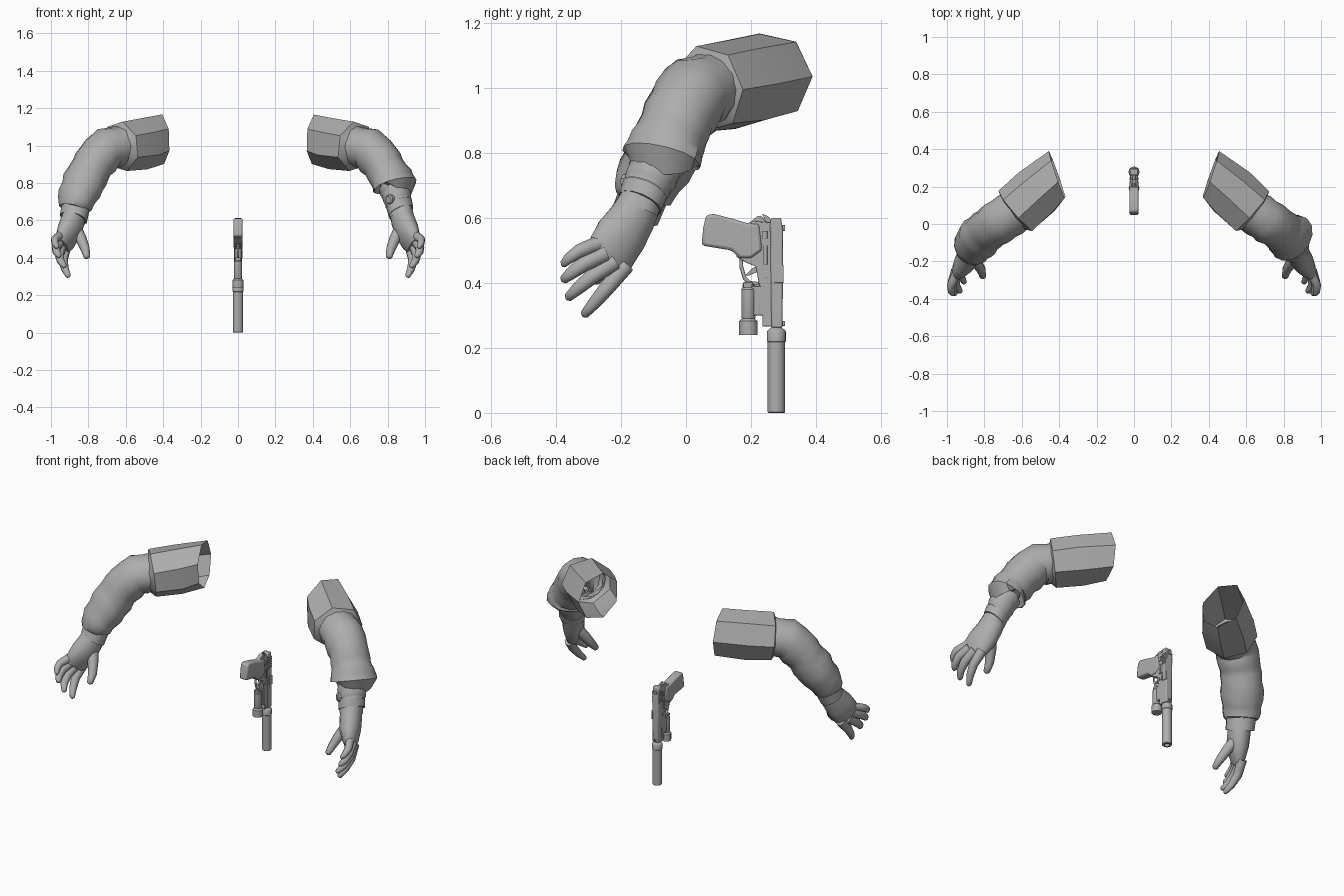
import bpy, bmesh, math, random
from mathutils import Vector

random.seed(4)
if "Cube" in bpy.data.objects:
    bpy.data.objects.remove(bpy.data.objects["Cube"])

grey = bpy.data.materials.new("plain grey")
grey.use_nodes = True
grey.diffuse_color = (0.42, 0.42, 0.42, 1)
grey.node_tree.nodes["Principled BSDF"].inputs["Base Color"].default_value = (0.42, 0.42, 0.42, 1)


def finish(bm, name, side=1, angle=35, bevel=0):
    if side < 0:
        for v in bm.verts:
            v.co.x *= -1
    bmesh.ops.recalc_face_normals(bm, faces=bm.faces)
    mesh = bpy.data.meshes.new(name)
    bm.to_mesh(mesh)
    bm.free()
    mesh.materials.append(grey)
    ob = bpy.data.objects.new(name, mesh)
    bpy.context.collection.objects.link(ob)
    if bevel:
        mod = ob.modifiers.new("soft edges", "BEVEL")
        mod.width = bevel
        mod.segments = 2
    bpy.ops.object.select_all(action="DESELECT")
    ob.select_set(True)
    bpy.context.view_layer.objects.active = ob
    bpy.ops.object.shade_smooth_by_angle(angle=math.radians(angle))
    return ob


def loft(name, rings, ref, n=12, side=1, axis=None, first=None, last=None,
         steps=1, fold=0, caps=(False, False), angle=35):
    """Skin elliptical rings (x, y, z, radius along ref, radius across)."""
    dense = []
    for a, b in zip(rings, rings[1:]):
        dense += [[p + (q - p) * k / steps for p, q in zip(a, b)] for k in range(steps)]
    dense.append(list(rings[-1]))
    pts = [Vector(r[:3]) for r in dense]
    bm = bmesh.new()
    loops = []
    for i, r in enumerate(dense):
        t = axis or pts[min(i + 1, len(pts) - 1)] - pts[max(i - 1, 0)]
        if i == 0 and first:
            t = first
        if i == len(pts) - 1 and last:
            t = last
        t = Vector(t).normalized()
        u = Vector(ref)
        u = (u - t * u.dot(t)).normalized()
        v = t.cross(u)
        loop = []
        for k in range(n):
            a = math.tau * k / n
            f = 1 + fold * (math.sin(2.4 * i + math.sin(a) * 2) + random.uniform(-.6, .6))
            loop.append(bm.verts.new(pts[i] + (u * r[3] * math.cos(a) + v * r[4] * math.sin(a)) * f))
        loops.append(loop)
    for a, b in zip(loops, loops[1:]):
        for k in range(n):
            bm.faces.new((a[k], a[(k + 1) % n], b[(k + 1) % n], b[k]))
    for use, loop in zip(caps, (loops[0], loops[-1])):
        if use:
            bm.faces.new(loop)
    return finish(bm, name, side, angle)


def prism(name, outline, half, bevel=0.003, x=0):
    """Extrude a (y, z) outline sideways."""
    bm = bmesh.new()
    face = bm.faces.new([bm.verts.new((x - half, y, z)) for y, z in outline])
    out = bmesh.ops.extrude_face_region(bm, geom=[face])
    for v in out["geom"]:
        if isinstance(v, bmesh.types.BMVert):
            v.co.x += 2 * half
    return finish(bm, name, bevel=bevel)


def block(name, y0, y1, z0, z1, half, bevel=0.002, x=0):
    return prism(name, [(y0, z0), (y1, z0), (y1, z1), (y0, z1)], half, bevel, x)


def upright(name, y, profile, n=20):
    """Turned part on a vertical axis from (z, radius) pairs."""
    return loft(name, [(0, y, z, r, r) for z, r in profile], (1, 0, 0), n,
                axis=(0, 0, 1), caps=(True, True))


# ---- arms ----
ACROSS = (.64, .77, 0)
KNUCKLE = (.04, -.095, .085)
elbow = [(.63, .07, .995, .115, .11), (.70, .025, .985, .118, .112),
         (.752, -.01, .93, .116, .114), (.788, -.035, .875, .112, .108)]
rolled = [(.822, -.062, .82, .122, .108), (.84, -.075, .785, .136, .108), (.836, -.075, .778, .08, .07)]
full = [(.825, -.07, .80, .118, .112), (.858, -.11, .73, .11, .10),
        (.872, -.135, .675, .098, .086), (.876, -.14, .655, .07, .065)]
fingers = {
    "little": [(.95, -.27, .52), (.98, -.33, .497), (.978, -.36, .475), (.968, -.376, .458)],
    "ring": [(.95, -.25, .49), (.972, -.315, .458), (.97, -.352, .43), (.956, -.376, .41)],
    "middle": [(.94, -.22, .465), (.955, -.288, .42), (.948, -.333, .382), (.928, -.362, .355)],
    "index": [(.92, -.185, .455), (.935, -.24, .388), (.925, -.28, .34), (.907, -.312, .303)],
    "thumb": [(.87, -.17, .56), (.838, -.21, .50), (.816, -.247, .445), (.808, -.282, .405)],
}
for side, word in ((1, "left"), (-1, "right")):
    loft(word + "_upper_sleeve",
         [(.41, .26, 1.032, .138, .136), (.52, .165, 1.012, .146, .142), (.628, .067, .995, .148, .135),
          (.645, .055, .992, .112, .106)],
         ACROSS, 7, side, first=(.94, -.33, -.05), last=(.8, -.6, -.05), fold=.02, angle=40)
    loft(word + "_lower_sleeve", elbow + (rolled if side > 0 else full), ACROSS, 14, side,
         steps=2, fold=.035, first=(.8, -.6, -.05), last=(.43, -.35, -.85))
    loft(word + "_forearm",
         [(.82, -.07, .82, .07, .065), (.852, -.11, .73, .068, .062), (.868, -.14, .65, .068, .06),
          (.874, -.15, .62, .068, .062)], ACROSS, 14, side)
    # palm widening from the wrist to the knuckles
    loft(word + "_palm",
         [(.868, -.135, .66, .066, .06), (.882, -.165, .60, .074, .062), (.902, -.20, .545, .084, .06),
          (.924, -.23, .495, .083, .045), (.938, -.252, .462, .066, .026)],
         KNUCKLE, 14, side, caps=(True, True), angle=60)
    for name, path in fingers.items():
        width = {"thumb": 1.3, "little": .95}.get(name, 1.1)
        end = Vector(path[-1])
        tip = end + (end - Vector(path[-2])).normalized() * .008
        rings = [(*p, r * width, r * width) for p, r in zip(path, (.026, .023, .019, .013))]
        loft(f"{word}_{name}_finger", rings + [(*tip, .005, .005)], KNUCKLE, 8, side,
             steps=2, caps=(True, True), angle=60)

# left under-sleeve gathered below the rolled edge, closed by a band, with a watch
loft("left_under_sleeve",
     [(.83, -.075, .79, .09, .085), (.84, -.092, .76, .084, .078), (.85, -.105, .73, .082, .076),
      (.858, -.12, .70, .078, .072), (.862, -.127, .685, .074, .068)],
     ACROSS, 14, 1, steps=2, fold=.03, axis=(.43, -.41, -.8))
loft("left_wrist_band",
     [(.862, -.127, .685, .062, .055), (.862, -.127, .685, .077, .07),
      (.872, -.142, .645, .075, .068), (.872, -.142, .645, .062, .055)],
     ACROSS, 14, 1, axis=(.4, -.41, -.82))
loft("left_watch", [(.825, -.165, .715, .026, .026), (.808, -.185, .712, .026, .026),
                    (.804, -.19, .711, .019, .019)], (0, 0, 1), 10, 1,
     axis=(-.64, -.77, 0), caps=(True, True))

# right buttoned cuff
loft("right_cuff", [(.868, -.13, .672, .06, .055), (.868, -.13, .672, .081, .074),
                    (.88, -.155, .61, .08, .072), (.88, -.155, .61, .062, .055)],
     ACROSS, 14, -1, axis=(.3, -.4, -.85))

# ---- pistol, muzzle down ----
upright("silencer", .278, [(.06, .012), (0, .014), (0, .024), (.003, .027), (.218, .027),
                           (.22, .029), (.25, .029), (.255, .026), (.262, .016)])
upright("barrel", .278, [(.25, .015), (.285, .015)], 14)
prism("slide", [(.262, .262), (.297, .262), (.299, .56), (.292, .60), (.262, .60), (.258, .58)], .021, .005)
prism("frame", [(.235, .265), (.265, .265), (.265, .585), (.21, .59), (.165, .575), (.155, .48),
                (.185, .462), (.215, .45), (.225, .39), (.235, .385)], .018)
prism("grip", [(.048, .515), (.053, .57), (.062, .608), (.085, .612), (.14, .598), (.19, .583), (.225, .582),
               (.235, .50), (.20, .475), (.165, .475), (.14, .50), (.09, .508)], .025, .009)
prism("grip_tang", [(.19, .58), (.22, .606), (.232, .606), (.258, .57), (.22, .56)], .012)
prism("hammer", [(.245, .585), (.235, .612), (.252, .605), (.27, .585)], .007)
block("rear_sight", .295, .305, .56, .578, .012)
block("front_sight", .295, .305, .268, .283, .005, .001)
for side, word in ((1, "left"), (-1, "right")):
    for k in range(7):
        z = .505 + k * .01
        block(word + "_slide_rib", .262, .297, z, z + .005, .002, 0, side * .0215)
    block(word + "_slide_catch", .238, .25, .455, .515, .003, .001, side * .02)
    block(word + "_safety_lever", .235, .25, .535, .56, .003, .001, side * .02)
    block(word + "_takedown_lever", .238, .256, .415, .435, .002, .001, side * .0195)
block("ejection_port_cover", .272, .300, .40, .455, .003, .001, .0205)

# trigger guard as a swept curve, plus the trigger
curve = bpy.data.curves.new("trigger_guard", "CURVE")
curve.dimensions = "3D"
curve.bevel_depth = .006
curve.bevel_resolution = 2
path = [(.17, .48), (.17, .45), (.18, .415), (.195, .40), (.22, .397), (.235, .40)]
spline = curve.splines.new("POLY")
spline.points.add(len(path) - 1)
for point, (y, z) in zip(spline.points, path):
    point.co = (0, y, z, 1)
curve.materials.append(grey)
bpy.context.collection.objects.link(bpy.data.objects.new("trigger_guard", curve))
prism("trigger", [(.225, .455), (.205, .445), (.185, .425), (.187, .42), (.21, .43), (.23, .435)], .006, .001)

# torch hung on the rail
upright("torch", .192, [(.24, .018), (.24, .0285), (.282, .0285), (.29, .02), (.295, .022), (.38, .022),
                        (.385, .018), (.395, .018)], 16)
block("torch_mount", .20, .238, .30, .39, .014)
block("torch_switch", .176, .206, .385, .402, .014)
block("rail", .224, .24, .30, .39, .018)
